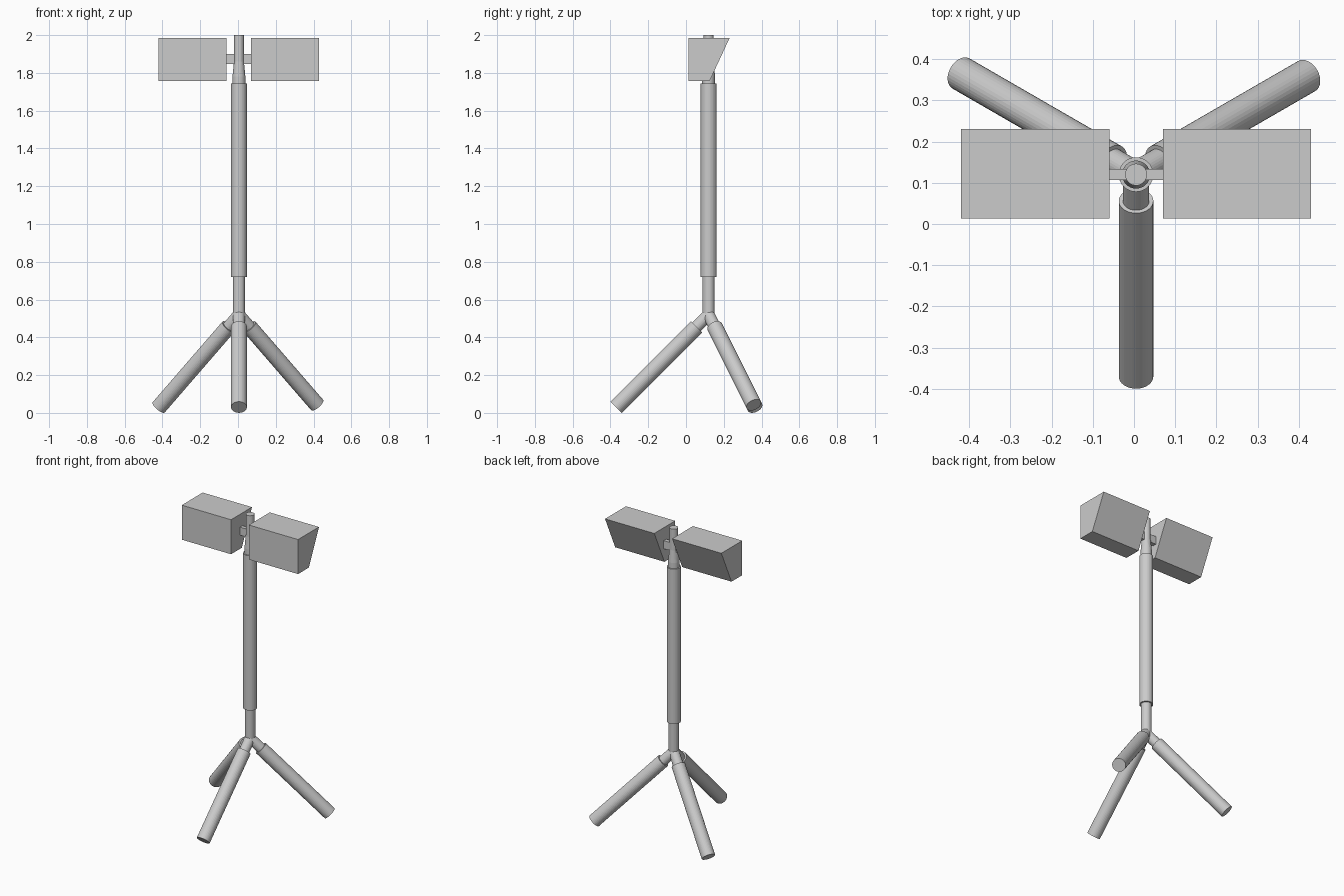
import bpy, bmesh, math
from mathutils import Vector

if "Cube" in bpy.data.objects:
    bpy.data.objects.remove(bpy.data.objects["Cube"], do_unlink=True)

grey = bpy.data.materials.new("light_grey")
grey.use_nodes = True
colour = (0.6, 0.6, 0.6, 1)
grey.diffuse_color = colour
grey.node_tree.nodes["Principled BSDF"].inputs["Base Color"].default_value = colour

CX, CY, HUB_Z = 0.005, 0.12, 0.52
SIDES = 32


def finish(name, bm):
    bmesh.ops.recalc_face_normals(bm, faces=bm.faces)
    mesh = bpy.data.meshes.new(name)
    bm.to_mesh(mesh)
    bm.free()
    mesh.materials.append(grey)
    obj = bpy.data.objects.new(name, mesh)
    bpy.context.collection.objects.link(obj)
    return obj


def tube(name, start, end, r1, r2=None):
    """Capped cylinder or cone between two points."""
    start, end = Vector(start), Vector(end)
    axis = end - start
    bm = bmesh.new()
    bmesh.ops.create_cone(bm, cap_ends=True, segments=SIDES, radius1=r1,
                          radius2=r1 if r2 is None else r2, depth=axis.length)
    obj = finish(name, bm)
    obj.rotation_mode = 'QUATERNION'
    obj.rotation_quaternion = axis.to_track_quat('Z', 'Y')
    obj.location = (start + end) / 2
    return obj


def prism(name, profile, x1, x2):
    """Side profile (y, z) extruded along x."""
    bm = bmesh.new()
    face = bm.faces.new([bm.verts.new((x1, y, z)) for y, z in profile])
    out = bmesh.ops.extrude_face_region(bm, geom=[face])
    verts = [v for v in out["geom"] if isinstance(v, bmesh.types.BMVert)]
    bmesh.ops.translate(bm, verts=verts, vec=(x2 - x1, 0, 0))
    return finish(name, bm)


# Mast
def mast(name, z1, z2, r1, r2=None):
    tube(name, (CX, CY, z1), (CX, CY, z2), r1, r2)


mast("lower_mast", HUB_Z - 0.01, 0.73, 0.032)
mast("mast_sleeve", 0.72, 1.743, 0.042)
mast("mast_collar", 1.74, 1.78, 0.034)
mast("mast_taper", 1.78, 1.86, 0.034, 0.0265)
mast("mast_tip", 1.86, 2.0, 0.0265)

# Tripod legs, each with a thin joint at the hub and a thick outer sleeve
hub = Vector((CX, CY, HUB_Z))
for side, angle, reach in (("front", -90, 0.49), ("left", 30, 0.478), ("right", 150, 0.49)):
    a = math.radians(angle)
    slope = Vector((math.cos(a), math.sin(a), -1))
    tube(side + "_leg_joint", hub, hub + slope * 0.08, 0.032)
    tube(side + "_leg", hub + slope * 0.064, hub + slope * reach, 0.042)

# Twin lamp boxes with sloping backs, joined by a crossbar
lamp = [(0.013, 1.757), (0.125, 1.757), (0.231, 1.985), (0.013, 1.985)]
for side, s in (("left", 1), ("right", -1)):
    prism(side + "_lamp", lamp, CX + s * 0.065, CX + s * 0.425)
bar = [(0.107, 1.847), (0.133, 1.847), (0.133, 1.9), (0.107, 1.9)]
prism("crossbar", bar, CX - 0.07, CX + 0.07)
